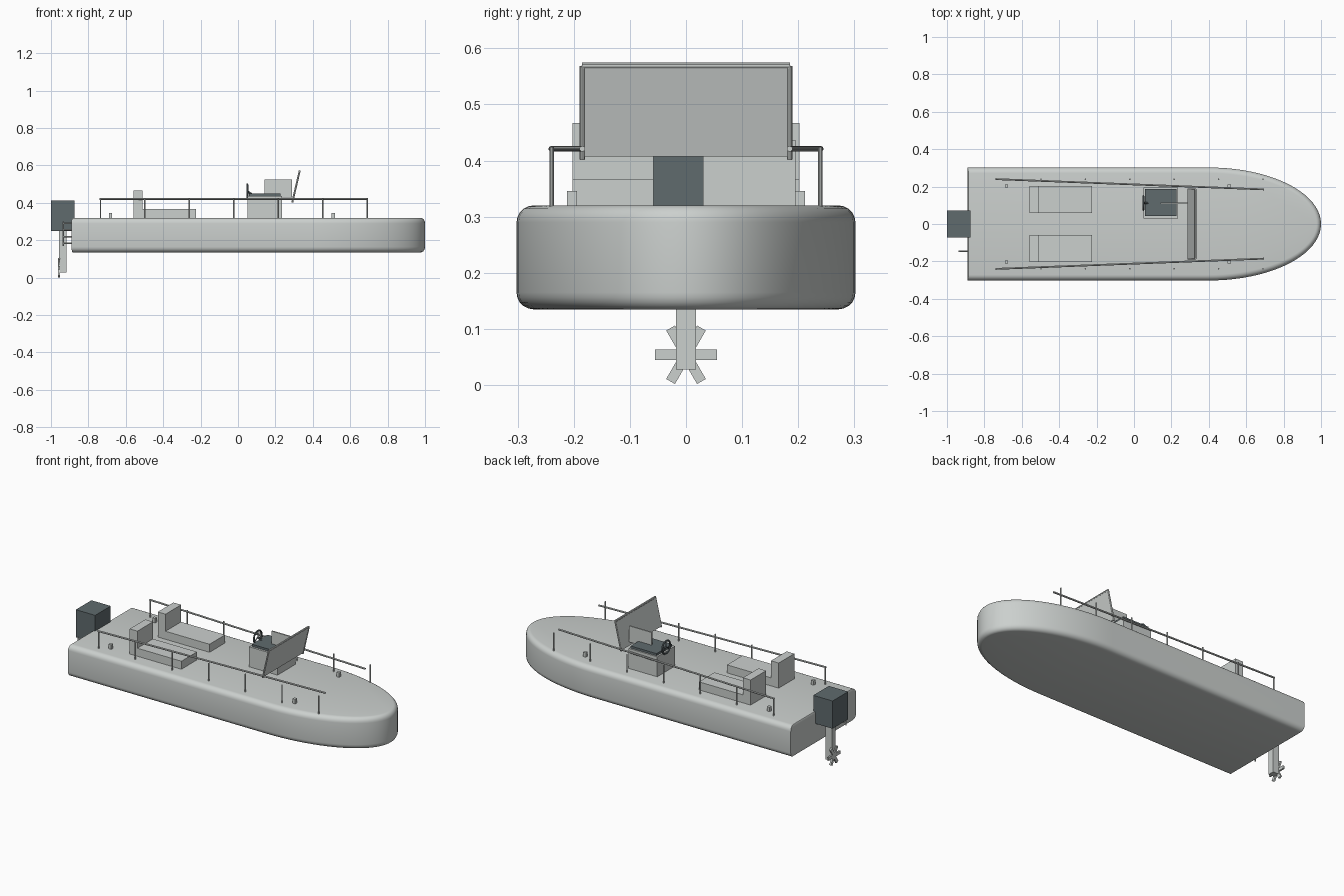
import bpy, bmesh, math
from mathutils import Vector, Matrix

if "Cube" in bpy.data.objects:
    bpy.data.objects.remove(bpy.data.objects["Cube"])


def material(name, rgb):
    m = bpy.data.materials.new(name)
    m.diffuse_color = (*rgb, 1)
    m.use_nodes = True
    m.node_tree.nodes["Principled BSDF"].inputs["Base Color"].default_value = m.diffuse_color
    return m


LIGHT = material("light grey", (0.60, 0.63, 0.615))
DARK = material("dark slate", (0.115, 0.145, 0.155))


def finish(name, bm, mat, smooth=False):
    bmesh.ops.recalc_face_normals(bm, faces=bm.faces)
    me = bpy.data.meshes.new(name)
    bm.to_mesh(me)
    bm.free()
    me.materials.append(mat)
    ob = bpy.data.objects.new(name, me)
    bpy.context.collection.objects.link(ob)
    if smooth:
        bpy.ops.object.select_all(action='DESELECT')
        ob.select_set(True)
        bpy.context.view_layer.objects.active = ob
        bpy.ops.object.shade_smooth_by_angle(angle=math.radians(35))
    return ob


def box(name, x, y, z, mat=LIGHT, rot=None):
    """Box from (min, max) ranges, optionally turned about its centre."""
    c = Vector([(a + b) / 2 for a, b in (x, y, z)])
    size = [b - a for a, b in (x, y, z)]
    bm = bmesh.new()
    m = Matrix.Translation(c) @ (rot or Matrix()) @ Matrix.Diagonal((*size, 1))
    bmesh.ops.create_cube(bm, size=1, matrix=m)
    return finish(name, bm, mat)


def tube(name, a, b, r, mat=LIGHT, n=10):
    a, b = Vector(a), Vector(b)
    d = b - a
    bm = bmesh.new()
    m = Matrix.Translation((a + b) / 2) @ d.to_track_quat('Z', 'Y').to_matrix().to_4x4()
    bmesh.ops.create_cone(bm, cap_ends=True, segments=n, radius1=r, radius2=r,
                          depth=d.length, matrix=m)
    return finish(name, bm, mat, True)


# Hull: straight sides, elliptical bow, rounded upper and lower edges
STERN, SHOULDER, BOW, HALF = -0.89, 0.40, 1.0, 0.302
BOTTOM, DECK, ROUND = 0.135, 0.32, 0.03
outline = [(STERN, -HALF)]
for i in range(41):
    t = -math.pi / 2 + math.pi * i / 40
    outline.append((SHOULDER + (BOW - SHOULDER) * math.cos(t), HALF * math.sin(t)))
outline.append((STERN, HALF))
steps = [math.pi / 2 * i / 5 for i in range(6)]
levels = [(ROUND * (1 - math.sin(t)), BOTTOM + ROUND * (1 - math.cos(t))) for t in steps]
levels += [(d, BOTTOM + DECK - z) for d, z in reversed(levels)]
bm = bmesh.new()
rings = []
for d, z in levels:
    lo, hi = STERN + 0.2 * d, BOW - 0.8 * d
    rings.append([bm.verts.new((lo + (x - STERN) / (BOW - STERN) * (hi - lo),
                                y * (1 - d / HALF), z)) for x, y in outline])
for lower, upper in zip(rings, rings[1:]):
    for i in range(len(outline)):
        j = (i + 1) % len(outline)
        bm.faces.new((lower[i], lower[j], upper[j], upper[i]))
bm.faces.new(rings[0])
bm.faces.new(rings[-1])
finish("hull", bm, LIGHT, True)

for side, s in (("left", 1), ("right", -1)):
    # Seats
    y = sorted((0.058 * s, 0.202 * s))
    box(f"seat_{side}", (-0.56, -0.225), y, (DECK - 0.005, 0.367))
    box(f"seat_back_{side}", (-0.56, -0.51), y, (DECK - 0.005, 0.467))
    # Tapering hand rail on upright posts
    tube(f"rail_{side}", (-0.74, 0.24 * s, 0.421), (0.695, 0.185 * s, 0.421), 0.005)
    for i in range(7):
        x = -0.735 + 0.2375 * i
        tube(f"rail_post_{side}_{i}", (x, 0.239 * s, 0.315), (x, 0.239 * s, 0.424), 0.004)
    # Cleats
    for end, x in (("rear", -0.682), ("front", 0.51)):
        box(f"cleat_{end}_{side}", (x - 0.009, x + 0.009),
            (0.203 * s - 0.009, 0.203 * s + 0.009), (DECK - 0.005, 0.346))
    # Windshield posts
    tube(f"windshield_post_{side}", (0.29, 0.185 * s, 0.402), (0.329, 0.185 * s, 0.568), 0.005)

# Forward leaning windshield with its top bar
tilt = math.atan2(0.039, 0.163)
half_len = 0.167 / 2
box("windshield", (0.306, 0.313), (-0.184, 0.184), (0.489 - half_len, 0.489 + half_len),
    rot=Matrix.Rotation(tilt, 4, 'Y'))
tube("windshield_top_bar", (0.328, -0.185, 0.569), (0.328, 0.185, 0.569), 0.006)

# Helm console, dashboard and upright panel
box("console", (0.05, 0.235), (0.03, 0.195), (DECK - 0.005, 0.437))
box("dashboard", (0.06, 0.228), (0.042, 0.187), (0.435, 0.45), DARK)
box("console_panel", (0.143, 0.288), (0.107, 0.115), (0.43, 0.524))

# Steering wheel
WHEEL = Vector((0.05, 0.112, 0.462))
bm = bmesh.new()
grid = []
for i in range(24):
    a = math.tau * i / 24
    ring = []
    for k in range(8):
        b = math.tau * k / 8
        r = 0.037 + 0.005 * math.cos(b)
        ring.append(bm.verts.new(WHEEL + Vector((0.005 * math.sin(b), r * math.cos(a), r * math.sin(a)))))
    grid.append(ring)
for i in range(24):
    p, q = grid[i], grid[(i + 1) % 24]
    for k in range(8):
        n = (k + 1) % 8
        bm.faces.new((p[k], q[k], q[n], p[n]))
finish("steering_wheel", bm, DARK, True)
for i in range(3):
    a = math.pi / 2 + math.tau * i / 3
    tube(f"wheel_spoke_{i}", WHEEL, WHEEL + Vector((0, math.cos(a), math.sin(a))) * 0.037, 0.003, DARK, 6)
tube("steering_column", WHEEL, WHEEL + Vector((0.03, 0, -0.02)), 0.005, DARK)

# Outboard motor with leg and six bladed propeller
box("motor_cowling", (-1.0, -0.875), (-0.072, 0.072), (0.25, 0.412), DARK)
box("motor_leg", (-0.957, -0.918), (-0.018, 0.018), (0.028, 0.26))
for i in range(3):
    box(f"propeller_blade_{i}", (-0.962, -0.952), (-0.055, 0.055), (0.045, 0.063),
        rot=Matrix.Rotation(math.pi / 3 * i, 4, 'X'))

# Boarding ladder at the stern
tube("ladder_rail", (-0.935, -0.145, 0.17), (-0.935, -0.145, 0.30), 0.004)
for i, z in enumerate((0.185, 0.22, 0.255, 0.29)):
    tube(f"ladder_rung_{i}", (-0.937, -0.145, z), (-0.885, -0.145, z), 0.004)
